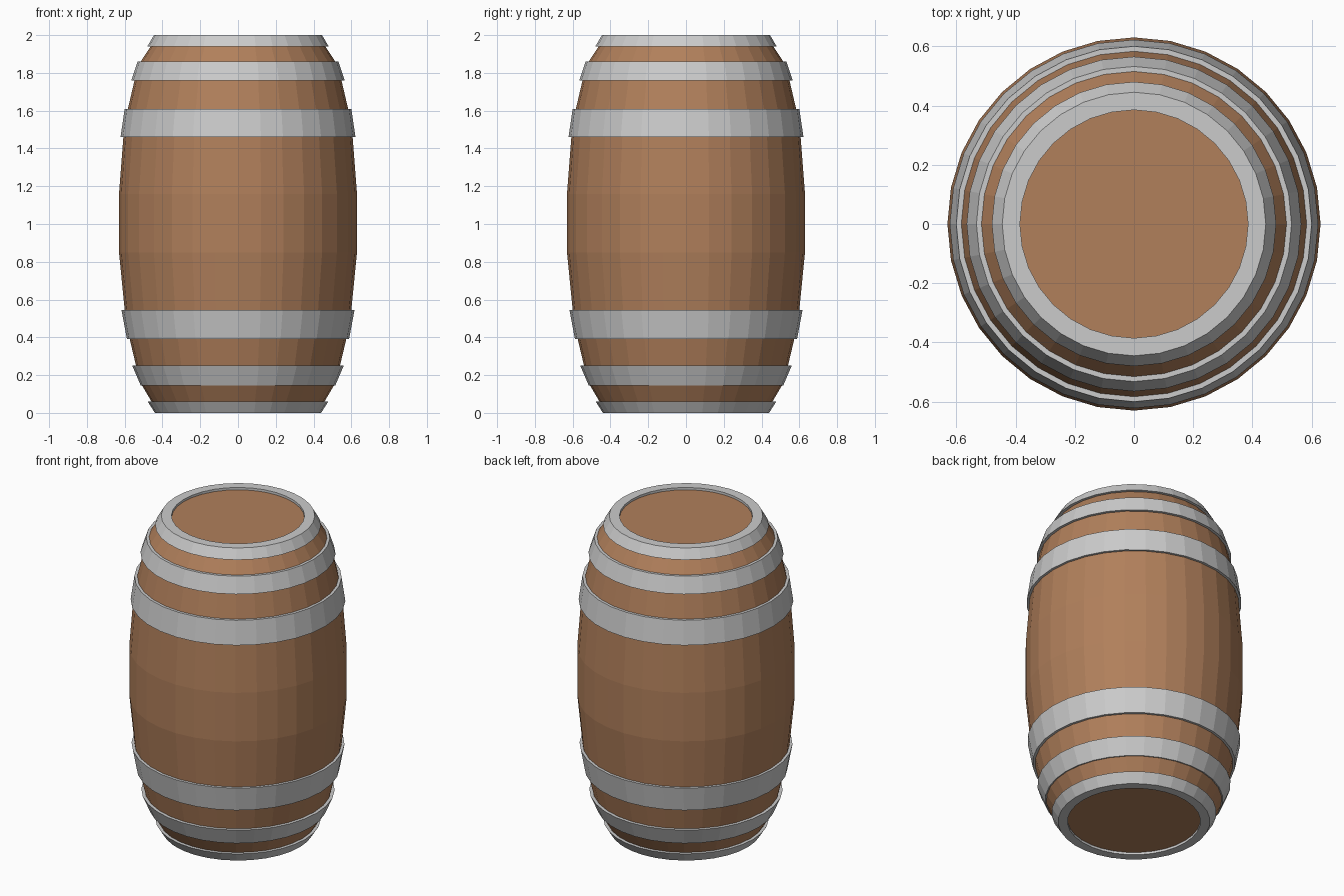
import bpy, bmesh
from math import sin, cos, tau

if "Cube" in bpy.data.objects:
    bpy.data.objects.remove(bpy.data.objects["Cube"])

SIDES = 32


def lathe(name, profile, closed, mat=None):
    """Spin an (r, z) profile about z; closed profiles make rings, open ones get end caps."""
    bm = bmesh.new()
    rings = [[bm.verts.new((r * cos(tau * i / SIDES), r * sin(tau * i / SIDES), z))
              for i in range(SIDES)] for r, z in profile]
    pairs = list(zip(rings, rings[1:]))
    if closed:
        pairs.append((rings[-1], rings[0]))
    for a, b in pairs:
        for i in range(SIDES):
            j = (i + 1) % SIDES
            bm.faces.new((a[i], a[j], b[j], b[i]))
    if not closed:
        bm.faces.new(rings[0][::-1])
        bm.faces.new(rings[-1])
    bmesh.ops.recalc_face_normals(bm, faces=bm.faces)
    me = bpy.data.meshes.new(name)
    bm.to_mesh(me)
    bm.free()
    ob = bpy.data.objects.new(name, me)
    bpy.context.collection.objects.link(ob)
    if mat:
        me.materials.append(mat)
    return ob


wood = bpy.data.materials.new("wood")
wood.diffuse_color = (0.44, 0.215, 0.105, 1)
wood.use_nodes = True
wood.node_tree.nodes["Principled BSDF"].inputs["Base Color"].default_value = wood.diffuse_color

# Bulging wooden body, ends slightly recessed inside the rims
lathe("barrel_body", [
    (0.43, 0.015), (0.458, 0.06), (0.508, 0.145), (0.54, 0.25), (0.573, 0.39),
    (0.60, 0.545), (0.63, 0.85), (0.63, 1.16), (0.607, 1.46), (0.583, 1.61),
    (0.548, 1.76), (0.515, 1.86), (0.462, 1.94), (0.43, 1.985)], False, wood)

# Metal hoops: (name, z low, outer r low, z high, outer r high)
for name, z0, r0, z1, r1 in [
        ("lower_hoop_small", 0.145, 0.515, 0.25, 0.56),
        ("lower_hoop_large", 0.39, 0.588, 0.545, 0.617),
        ("upper_hoop_large", 1.46, 0.622, 1.61, 0.60),
        ("upper_hoop_small", 1.76, 0.565, 1.86, 0.532)]:
    t = 0.035
    lathe(name, [(r0, z0), (r1, z1), (r1 - t, z1), (r0 - t, z0)], True)

# End rims with open centres
lathe("bottom_rim", [(0.44, 0), (0.478, 0.06), (0.385, 0.06), (0.385, 0)], True)
lathe("top_rim", [(0.48, 1.94), (0.445, 2), (0.385, 2), (0.385, 1.94)], True)
